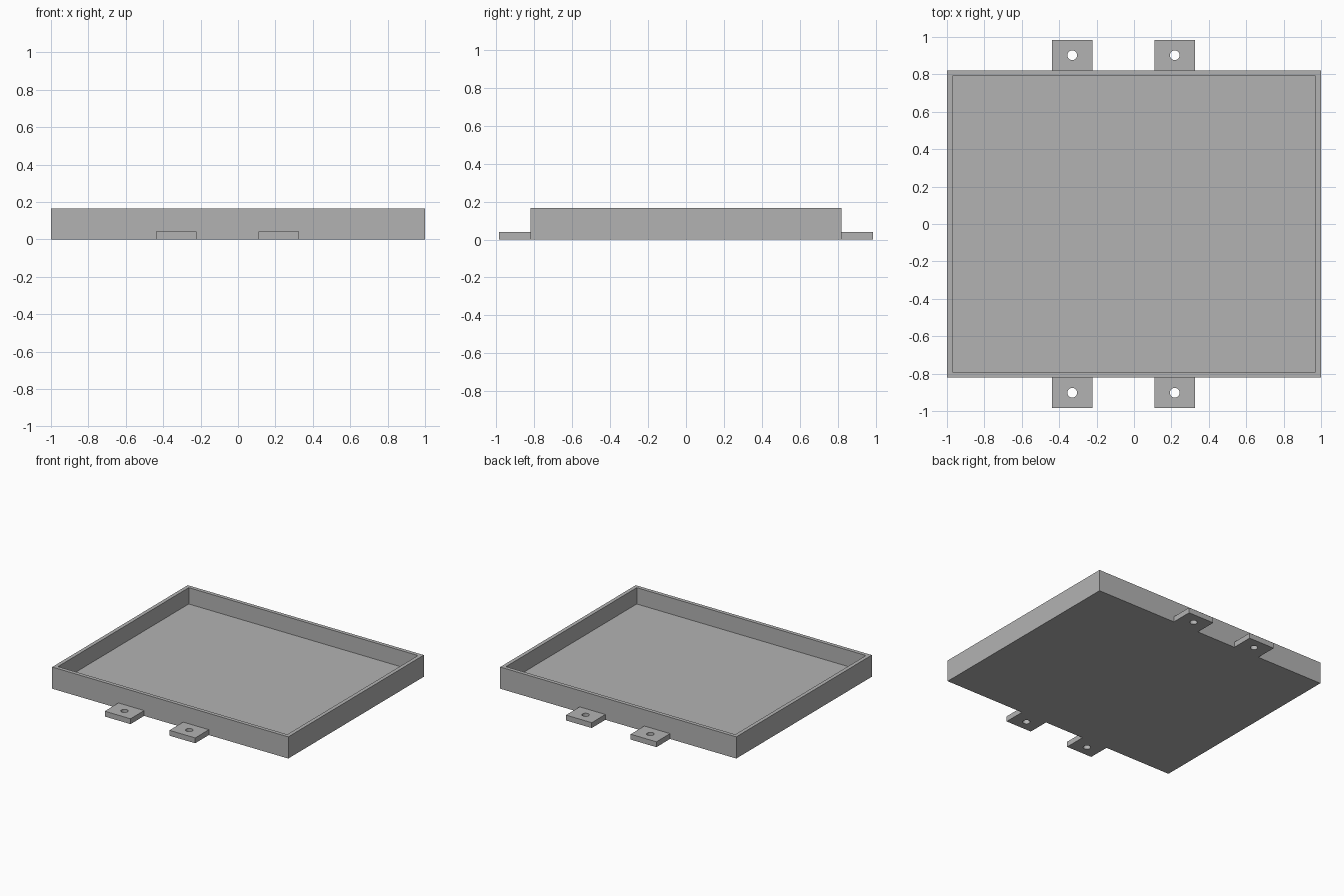
import bpy
import bmesh
from mathutils import Matrix, Vector

if "Cube" in bpy.data.objects:
    bpy.data.objects.remove(bpy.data.objects["Cube"], do_unlink=True)

HALF_X, HALF_Y, HEIGHT = 1.0, 0.82, 0.166
THICK = 0.041            # walls, floor and tabs
TAB_W, TAB_L, HOLE_R = 0.218, 0.165, 0.026

grey = bpy.data.materials.new("plain_grey")
grey.use_nodes = True
COLOUR = (0.45, 0.45, 0.45, 1)
grey.diffuse_color = COLOUR
grey.node_tree.nodes["Principled BSDF"].inputs["Base Color"].default_value = COLOUR


def finish(bm, name):
    bmesh.ops.recalc_face_normals(bm, faces=bm.faces)
    mesh = bpy.data.meshes.new(name)
    bm.to_mesh(mesh)
    bm.free()
    mesh.materials.append(grey)
    obj = bpy.data.objects.new(name, mesh)
    bpy.context.collection.objects.link(obj)
    return obj


def make_tray():
    # Box whose top is inset to a rim and sunk to the floor
    bm = bmesh.new()
    size = Matrix.Diagonal((2 * HALF_X, 2 * HALF_Y, HEIGHT, 1))
    bmesh.ops.create_cube(bm, size=1, matrix=Matrix.Translation((0, 0, HEIGHT / 2)) @ size)
    top = max(bm.faces, key=lambda f: f.calc_center_median().z)
    bmesh.ops.inset_region(bm, faces=[top], thickness=THICK)
    floor = bmesh.ops.extrude_discrete_faces(bm, faces=[top])["faces"][0]
    bmesh.ops.translate(bm, verts=floor.verts, vec=(0, 0, THICK - HEIGHT))
    return finish(bm, "tray")


def make_tab(name, x, side):
    # Rectangular outline with a round hole, filled and extruded upward
    bm = bmesh.new()
    y = side * (HALF_Y + TAB_L / 2)
    corners = [bm.verts.new((x + sx * TAB_W / 2, y + sy * TAB_L / 2, 0))
               for sx, sy in ((-1, -1), (1, -1), (1, 1), (-1, 1))]
    for i in range(4):
        bm.edges.new((corners[i - 1], corners[i]))
    bmesh.ops.create_circle(bm, segments=32, radius=HOLE_R,
                            matrix=Matrix.Translation((x, y, 0)))
    bmesh.ops.triangle_fill(bm, edges=bm.edges[:], use_beauty=True)
    # Guard against a filled hole
    centre = Vector((x, y, 0))
    plug = [f for f in bm.faces
            if all((v.co - centre).length < HOLE_R * 1.1 for v in f.verts)]
    bmesh.ops.delete(bm, geom=plug, context="FACES_ONLY")
    made = bmesh.ops.extrude_face_region(bm, geom=bm.faces[:], use_keep_orig=True)["geom"]
    bmesh.ops.translate(bm, verts=[g for g in made if isinstance(g, bmesh.types.BMVert)],
                        vec=(0, 0, THICK))
    return finish(bm, name)


make_tray()

# Two mounting tabs on the front and two on the back
for side, end in ((-1, "front"), (1, "back")):
    for x, hand in ((-0.33, "right"), (0.218, "left")):
        make_tab(f"{end}_{hand}_mounting_tab", x, side)
